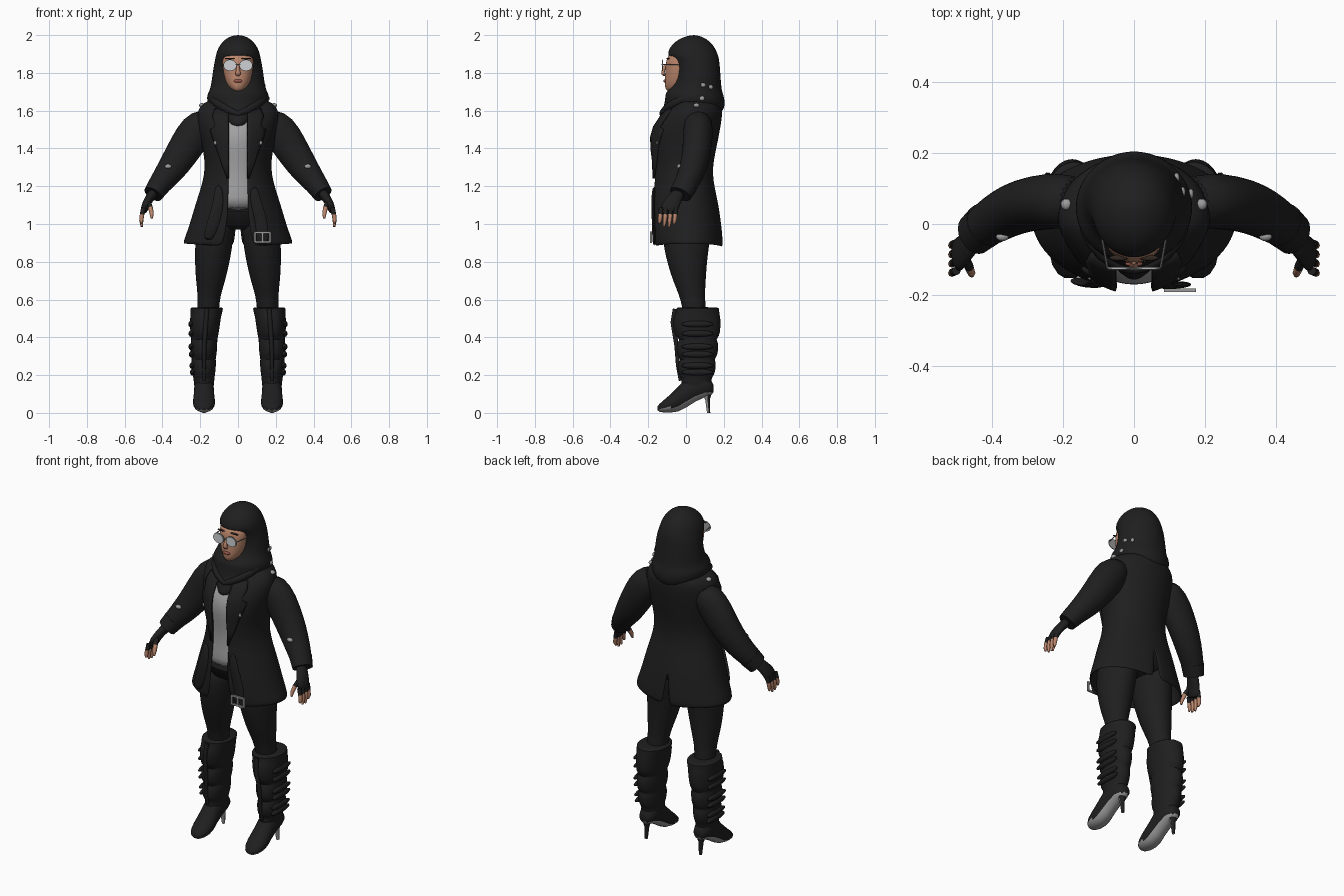
import bpy, bmesh, math
from mathutils import Vector

def material(name, r, g, b):
    m = bpy.data.materials.new(name)
    m.diffuse_color = (r, g, b, 1)
    return m

BLACK = material("black cloth", .0135, .0135, .0135)
SHIRT = material("shirt grey", .36, .36, .36)
METAL = material("metal grey", .33, .33, .33)
LENS = material("lens white", .62, .64, .66)
SKIN = material("skin", .5, .24, .15)
LIPS = material("lips", .3, .09, .07)
DARK = material("brow brown", .03, .02, .015)

def finish(name, bm, mats, mirror=False, subsurf=0, thick=0, angle=50, rule=None, normals=True):
    """Turn a bmesh into a smooth object; rule(face) picks the material index."""
    if normals:
        bmesh.ops.recalc_face_normals(bm, faces=bm.faces)
    for f in bm.faces:
        f.smooth = True
        if rule:
            f.material_index = rule(f)
    me = bpy.data.meshes.new(name)
    bm.to_mesh(me)
    bm.free()
    me.set_sharp_from_angle(angle=math.radians(angle))
    for m in mats:
        me.materials.append(m)
    ob = bpy.data.objects.new(name, me)
    bpy.context.collection.objects.link(ob)
    if mirror:
        ob.modifiers.new("mirror", 'MIRROR').merge_threshold = .002
    if thick:
        s = ob.modifiers.new("thickness", 'SOLIDIFY')
        s.thickness, s.offset = thick, 0
    if subsurf:
        s = ob.modifiers.new("smooth", 'SUBSURF')
        s.levels = s.render_levels = subsurf
    return ob

def loft(name, rings, mats, closed=True, caps=True, **kw):
    bm = bmesh.new()
    rows = [[bm.verts.new(p) for p in r] for r in rings]
    n = len(rows[0])
    for a, b in zip(rows, rows[1:]):
        for i in range(n if closed else n - 1):
            j = (i + 1) % n
            bm.faces.new((a[i], a[j], b[j], b[i]))
    if closed and caps:
        bm.faces.new(rows[0])
        bm.faces.new(rows[-1])
    return finish(name, bm, mats, **kw)

def hring(z, cx, rx, yf, yb, n=24):
    """Level ellipse given by front and back depth."""
    return [(cx + rx * math.cos(t), (yf + yb) / 2 + (yb - yf) / 2 * math.sin(t), z)
            for t in (2 * math.pi * i / n for i in range(n))]

def vring(y, cx, rx, z0, z1, n=20):
    """Upright ellipse across the foot."""
    return [(cx + rx * math.cos(t), y, (z0 + z1) / 2 + (z1 - z0) / 2 * math.sin(t))
            for t in (2 * math.pi * i / n for i in range(n))]

def tube(name, pts, mats, n=14, side=(0, 1, 0), **kw):
    """Tube along points (x, y, z, radius along side, radius across)."""
    P = [Vector(p[:3]) for p in pts]
    rings = []
    for i, p in enumerate(P):
        d = (P[min(i + 1, len(P) - 1)] - P[max(i - 1, 0)]).normalized()
        v = d.cross(Vector(side)).normalized()
        u = v.cross(d)
        rings.append([p + u * pts[i][3] * math.cos(t) + v * pts[i][4] * math.sin(t)
                      for t in (2 * math.pi * k / n for k in range(n))])
    return loft(name, rings, mats, **kw)

def ball(name, loc, size, mat, **kw):
    bm = bmesh.new()
    bmesh.ops.create_uvsphere(bm, u_segments=16, v_segments=10, radius=1)
    bmesh.ops.scale(bm, vec=size, verts=bm.verts)
    bmesh.ops.translate(bm, vec=loc, verts=bm.verts)
    return finish(name, bm, [mat], **kw)

# ---- Coat: half shell, mirrored, open in front and slit at the back hem
# z, half width, front, back, half opening, half slit
COAT = [(.875, .287, -.172, .192, .085, .022), (.93, .275, -.178, .19, .07, .016),
        (1.0, .25, -.183, .182, .058, .008), (1.07, .23, -.182, .172, .052, 0),
        (1.14, .208, -.178, .158, .05, 0), (1.22, .182, -.17, .14, .05, 0),
        (1.3, .168, -.168, .135, .048, 0), (1.38, .178, -.178, .15, .046, 0),
        (1.45, .192, -.183, .165, .048, 0), (1.52, .205, -.162, .178, .052, 0),
        (1.58, .212, -.118, .187, .055, 0), (1.62, .2, -.075, .187, .055, 0),
        (1.645, .165, -.045, .175, .05, 0), (1.655, .11, -.03, .15, .04, 0)]
CY = .02
rings = []
for z, rx, yf, yb, gap, slit in COAT:
    a0, a1 = math.asin(gap / rx), math.pi - math.asin(slit / rx)
    row = []
    for i in range(17):
        a = a0 + (a1 - a0) * i / 16
        c = math.cos(a)
        row.append((rx * math.sin(a) if slit or i < 16 else 0,
                    CY - c * ((CY - yf) if c > 0 else (yb - CY)),
                    z + (.02 * math.sin(a) if z < .9 else 0)))
    rings.append(row)
loft("coat", rings, [BLACK], closed=False, mirror=True, thick=.012, subsurf=1)

def coat_front(x, z):
    """Depth of the coat front at x, z."""
    for a, b in zip(COAT, COAT[1:]):
        if a[0] <= z <= b[0]:
            t = (z - a[0]) / (b[0] - a[0])
            rx, yf = (a[k] + (b[k] - a[k]) * t for k in (1, 2))
            return CY - (CY - yf) * math.sqrt(max(0, 1 - (x / rx) ** 2))

# Lapels folded over the front edges
rows = []
for z, w in ((1.24, .006), (1.32, .035), (1.4, .062), (1.46, .085), (1.5, .095), (1.515, .07), (1.57, .085), (1.61, .07)):
    rows.append([(.05 + w * k / 5, coat_front(.05 + w * k / 5, z) - .011, z) for k in range(6)])
loft("lapel", rows, [BLACK], closed=False, mirror=True, thick=.012)

# Sleeves and cuffs
tube("sleeve", [(.15, .065, 1.575, .07, .06), (.215, .065, 1.505, .08, .098), (.275, .06, 1.41, .078, .092),
                (.335, .045, 1.315, .074, .082), (.39, .015, 1.24, .068, .068), (.435, -.015, 1.185, .06, .055),
                (.45, -.03, 1.16, .055, .047)], [BLACK], n=20, subsurf=1, mirror=True)
tube("cuff", [(.418, -.003, 1.205, .065, .06), (.45, -.03, 1.158, .06, .052)], [BLACK], n=20, mirror=True)

# Gloves, fingers with bare tips, thumb
tube("glove", [(.44, -.03, 1.175, .035, .03), (.47, -.06, 1.135, .04, .024), (.492, -.085, 1.095, .05, .022),
               (.5, -.095, 1.06, .047, .018)], [BLACK], subsurf=1, mirror=True)
for i, tip in enumerate((1.005, .988, .985, 1.0)):
    y = -.132 + .026 * i
    tube("finger_%d" % (i + 1), [(.5, y, 1.085, .012, .013), (.508, y - .003, 1.05, .012, .012),
                                 (.512, y - .006, 1.02, .011, .011), (.509, y - .01, tip, .006, .006)],
         [BLACK, SKIN], n=8, mirror=True, rule=lambda f: int(f.calc_center_median().z < 1.05))
tube("thumb", [(.478, -.09, 1.125, .015, .014), (.463, -.122, 1.085, .014, .013), (.457, -.138, 1.055, .012, .011),
               (.456, -.145, 1.03, .006, .006)], [BLACK, SKIN], n=8, mirror=True,
     rule=lambda f: int(f.calc_center_median().z < 1.08))

# ---- Shirt, pelvis, legs
loft("shirt", [hring(z, 0, rx - .02, yf + .008, yb - .025) for z, rx, yf, yb, _, _ in COAT if 1.05 < z < 1.6],
     [SHIRT], subsurf=1)
loft("pelvis", [hring(.97, 0, .12, -.07, .1), hring(1.0, 0, .18, -.12, .14), hring(1.065, 0, .2, -.15, .145)],
     [BLACK])
loft("leg", [hring(*r) for r in ((.48, .16, .055, -.01, .11), (.56, .157, .058, -.02, .105), (.62, .153, .06, -.035, .1),
     (.7, .145, .078, -.07, .105), (.78, .138, .09, -.095, .11), (.87, .13, .099, -.118, .12),
     (.95, .122, .1, -.125, .135), (1.05, .11, .098, -.12, .13))], [BLACK], subsurf=1, mirror=True)

# ---- Boots: puffed shaft, foot with grey sole, thin heel
loft("boot_shaft", [hring(*r) for r in ((.1, .18, .048, -.01, .135), (.15, .18, .053, -.03, .135),
     (.185, .18, .056, -.022, .135), (.2, .182, .06, -.04, .15), (.235, .182, .065, -.045, .158),
     (.268, .182, .066, -.042, .16), (.283, .181, .063, -.025, .15), (.298, .182, .067, -.045, .165),
     (.335, .181, .071, -.052, .172), (.372, .18, .071, -.048, .172), (.39, .178, .069, -.03, .158),
     (.405, .178, .073, -.058, .178), (.45, .176, .079, -.068, .184), (.505, .172, .082, -.07, .184),
     (.53, .168, .084, -.052, .176), (.555, .166, .09, -.055, .178), (.56, .166, .078, -.04, .165))],
     [BLACK], subsurf=1, mirror=True)
tube("boot_seam", [(.165, -.058, .55, .012, .012), (.17, -.07, .48, .012, .012), (.178, -.05, .36, .012, .012),
                   (.18, -.043, .25, .01, .01), (.18, -.03, .17, .008, .008)], [BLACK], n=8, side=(1, 0, 0), mirror=True)
for z, x in ((.47, .247), (.42, .246), (.35, .246), (.31, .244), (.25, .241), (.215, .238)):
    ball("boot_strap", (x, .06, z), (.016, .085, .018), BLACK, mirror=True)
loft("boot_foot", [vring(y, .18, w, a, b) for y, w, a, b in ((.145, .02, .11, .15), (.135, .035, .095, .17),
     (.1, .05, .083, .2), (.05, .052, .06, .2), (.0, .053, .028, .185), (-.04, .057, .008, .14),
     (-.08, .058, .002, .1), (-.115, .05, .002, .07), (-.14, .034, .006, .048), (-.152, .015, .014, .034))],
     [BLACK, METAL], mirror=True, rule=lambda f: int(f.normal.z < -.45))
tube("boot_heel", [(.18, .112, .105, .026, .026), (.18, .114, .07, .014, .013), (.18, .12, 0, .009, .009)],
     [BLACK, METAL], n=10, side=(1, 0, 0), mirror=True, rule=lambda f: int(f.normal.y < -.2 or f.normal.z < -.8))

# ---- Head scarf, recessed around the face
HOOD = ((1.51, .04, -.165, 0), (1.54, .075, -.155, .08), (1.575, .115, -.138, .175), (1.61, .145, -.122, .205),
        (1.65, .165, -.112, .206), (1.68, .165, -.11, .2), (1.7, .155, -.106, .192), (1.725, .145, -.075, .188),
        (1.77, .138, -.058, .184), (1.83, .13, -.058, .18), (1.87, .122, -.075, .176), (1.895, .117, -.1, .17),
        (1.93, .107, -.09, .155), (1.965, .083, -.06, .13), (1.99, .05, -.015, .09), (2.0, .015, .03, .055))
loft("head_scarf", [hring(z, 0, rx, a, b, 32) for z, rx, a, b in HOOD], [BLACK], subsurf=1)
# Wrapped folds of the scarf over the chest and shoulders
for s in (-1, 1):
    tube("scarf_fold", [(s * .15, .03, 1.68, .02, .016), (s * .125, -.06, 1.645, .022, .018),
                        (s * .06, -.118, 1.605, .022, .016), (-s * .02, -.136, 1.575, .014, .012)],
         [BLACK], n=10, side=(0, 0, 1), subsurf=1)

# Face
loft("face", [hring(z, 0, rx, yf, .03) for z, rx, yf in ((1.695, .02, -.085), (1.708, .04, -.107), (1.735, .058, -.114),
     (1.77, .071, -.112), (1.81, .079, -.11), (1.85, .083, -.108), (1.885, .082, -.1), (1.92, .07, -.07))],
     [SKIN], subsurf=1)
tube("nose", [(0, -.105, 1.85, .007, .008), (0, -.118, 1.82, .01, .009), (0, -.125, 1.795, .016, .011),
              (0, -.112, 1.783, .012, .006)], [SKIN], n=10, side=(1, 0, 0), subsurf=1)
ball("lips", (0, -.112, 1.757), (.025, .008, .009), LIPS)
ball("eyebrow", (.042, -.095, 1.876), (.027, .008, .004), DARK, mirror=True)

# Glasses
for part, r, depth, y, mat in (("glasses_rim", .036, .004, -.121, METAL), ("glasses_lens", .032, .004, -.124, LENS)):
    tube(part, [(.042, y, 1.84, r, r * .85), (.042, y - depth, 1.84, r, r * .85)], [mat], n=20,
         side=(1, 0, 0), mirror=True)
tube("glasses_bridge", [(-.012, -.127, 1.845, .003, .003), (.012, -.127, 1.845, .003, .003)], [METAL], n=6)
tube("glasses_temple", [(.075, -.122, 1.845, .003, .003), (.09, -.04, 1.845, .003, .003)], [METAL], n=6,
     side=(0, 0, 1), mirror=True)

# ---- Hanging belt ends with a buckle on one side
def strap(name, pts):
    tube(name, [(x, coat_front(x, z) - .017, z, w, .009) for x, z, w in pts], [BLACK], n=10, side=(1, 0, 0), subsurf=1)
strap("belt_end_short", [(-.105, 1.21, .018), (-.1, 1.13, .03), (-.12, 1.04, .035), (-.145, .96, .034), (-.165, .915, .022)])
strap("belt_end_long", [(.085, 1.2, .018), (.09, 1.13, .03), (.115, 1.05, .034), (.13, .97, .035), (.13, .88, .034)])
for x, z, w, h in ((.13, .955, .038, .005), (.13, .905, .038, .005), (.09, .93, .005, .028), (.13, .93, .005, .028),
                   (.17, .93, .005, .028)):
    bm = bmesh.new()
    bmesh.ops.create_cube(bm, size=2)
    bmesh.ops.scale(bm, vec=(w, .005, h), verts=bm.verts)
    bmesh.ops.translate(bm, vec=(x, -.186, z), verts=bm.verts)
    finish("buckle_bar", bm, [METAL], angle=30)

# Metal snaps on chest, sleeves, shoulders and scarf
ball("chest_snap", (.12, coat_front(.12, 1.43) - .018, 1.43), (.009, .005, .011), METAL, mirror=True)
ball("sleeve_snap", (.37, -.036, 1.305), (.018, .012, .012), METAL, mirror=True)
ball("shoulder_snap", (.19, .055, 1.628), (.016, .016, .012), METAL, mirror=True)
for y, z, x in ((.09, 1.735, .137), (.13, 1.725, .12), (.085, 1.665, .16)):
    ball("scarf_pin", (x, y, z), (.008, .014, .012), METAL)
